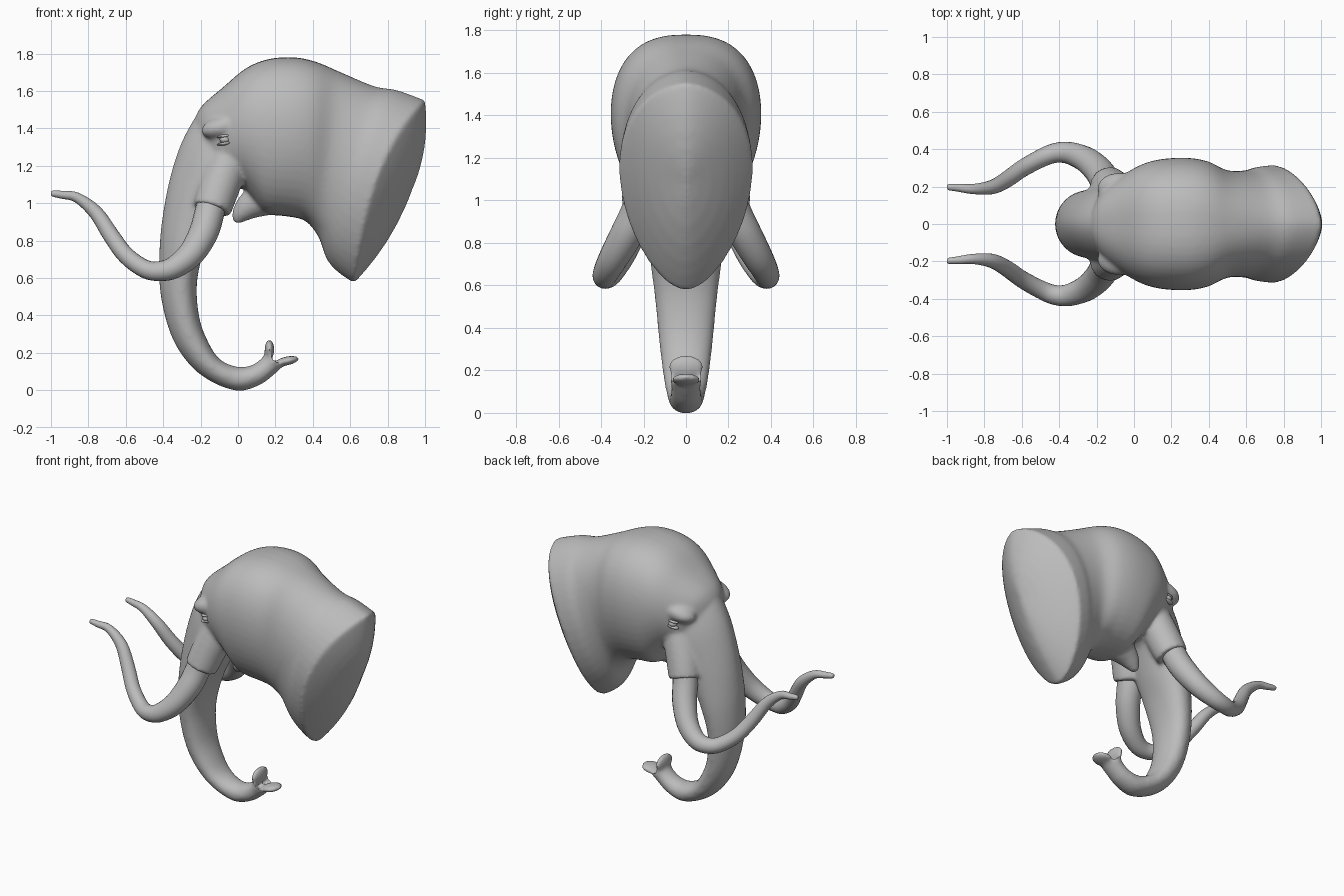
import bpy, bmesh, math
from mathutils import Vector, Matrix

if "Cube" in bpy.data.objects:
    bpy.data.objects.remove(bpy.data.objects["Cube"])

grey = bpy.data.materials.new("plain grey")
grey.use_nodes = True
COLOUR = (0.5, 0.5, 0.5, 1)
grey.diffuse_color = COLOUR
grey.node_tree.nodes["Principled BSDF"].inputs["Base Color"].default_value = COLOUR
BACK = Vector((.93, 0, -.36))


def spline(rows, steps):
    """Catmull-Rom interpolation of rows of numbers."""
    out = []
    for i in range(len(rows) - 1):
        a, b, c, d = rows[max(i - 1, 0)], rows[i], rows[i + 1], rows[min(i + 2, len(rows) - 1)]
        for s in range(steps):
            t = s / steps
            out.append([q + t / 2 * (r - p + t * (2 * p - 5 * q + 4 * r - u + t * (3 * (q - r) + u - p)))
                        for p, q, r, u in zip(a, b, c, d)])
    return out + [list(rows[-1])]


def skin(bm, rings):
    """Join rings of points into a closed tube."""
    loops = [[bm.verts.new(p) for p in ring] for ring in rings]
    n = len(loops[0])
    for a, b in zip(loops, loops[1:]):
        for i in range(n):
            j = (i + 1) % n
            bm.faces.new((a[i], a[j], b[j], b[i]))
    bm.faces.new(loops[0][::-1])
    bm.faces.new(loops[-1])


def section(row, n=48):
    """Ring from upper x, z, lower x, z, half width, squareness, upward bias, forward bow of the sides."""
    tx, tz, bx, bz, w, k, bias, bow = row
    top, bot = Vector((tx, 0, tz)), Vector((bx, 0, bz))
    ring = []
    for i in range(n):
        a = 2 * math.pi * i / n
        s = math.sin(a)
        along = math.cos(a) + bias * s * s
        p = (top + bot) / 2 + (top - bot) / 2 * along - BACK * bow * s * s
        p.y = math.copysign(w * abs(s) ** k, s)
        ring.append(p)
    return ring


def tube(bm, rows, steps=4, n=20):
    """Round tube along x, y, z, radius."""
    pts = spline(rows, steps)
    rings = []
    for i, (x, y, z, r) in enumerate(pts):
        d = Vector(pts[min(i + 1, len(pts) - 1)][:3]) - Vector(pts[max(i - 1, 0)][:3])
        u = d.cross(Vector((0, 1, 0))).normalized()
        v = d.cross(u).normalized()
        rings.append([Vector((x, y, z)) + r * (u * math.cos(t) + v * math.sin(t))
                      for t in (2 * math.pi * j / n for j in range(n))])
    skin(bm, rings)


def ball(bm, centre, size, tilt=0):
    m = Matrix.Translation(centre) @ Matrix.Rotation(tilt, 4, 'Y') @ Matrix.Diagonal((*size, 1))
    bmesh.ops.create_uvsphere(bm, u_segments=24, v_segments=14, radius=1, matrix=m)


def finish(bm, name, voxel=0, smooth=0, angle=40):
    bmesh.ops.recalc_face_normals(bm, faces=bm.faces)
    mesh = bpy.data.meshes.new(name)
    bm.to_mesh(mesh)
    bm.free()
    ob = bpy.data.objects.new(name, mesh)
    bpy.context.collection.objects.link(ob)
    bpy.ops.object.select_all(action='DESELECT')
    ob.select_set(True)
    bpy.context.view_layer.objects.active = ob
    if voxel:
        m = ob.modifiers.new("blend", 'REMESH')
        m.mode, m.voxel_size = 'VOXEL', voxel
        bpy.ops.object.modifier_apply(modifier="blend")
        m = ob.modifiers.new("soften", 'SMOOTH')
        m.iterations = smooth
        bpy.ops.object.modifier_apply(modifier="soften")
    ob.data.materials.clear()
    ob.data.materials.append(grey)
    bpy.ops.object.shade_smooth_by_angle(angle=math.radians(angle))
    return ob


# Skull and neck, from the brow back to the neck rim
bm = bmesh.new()
head = [(-.225, 1.47, -.10, 1.06, .16, .9, 0, 0),
        (-.185, 1.53, -.03, 1.06, .22, .85, .03, 0),
        (-.08, 1.62, .03, 1.08, .28, .8, .05, 0),
        (.04, 1.72, .08, 1.02, .325, .8, .1, 0),
        (.16, 1.77, .15, .945, .348, .8, .12, 0),
        (.30, 1.78, .26, .93, .354, .8, .12, 0),
        (.42, 1.755, .36, .905, .335, .82, .13, 0),
        (.55, 1.70, .43, .82, .287, .9, .13, 0),
        (.73, 1.625, .475, .70, .287, 1.05, .13, .02),
        (.85, 1.605, .535, .63, .305, 1.15, .12, .05),
        (1.0, 1.55, .62, .572, .315, 1.2, .12, .09)]
rings = [section(r) for r in spline(head, 4)]
# Domed back plate
rim = rings[-1]
mid = Vector((.83, 0, 1.12))
for s in (.94, .85, .72, .56, .38, .2, .05):
    rings.append([mid + (p - mid) * s + BACK * (.115 * (1 - s ** 2.2)) for p in rim])
skin(bm, rings)

# Trunk, curling back and up, broad where it leaves the face
trunk = [(-.16, 1.53, .02, 1.3, .18, 1, -.2), (-.215, 1.48, .02, 1.2, .20, 1.05, -.25),
         (-.30, 1.33, .0, 1.1, .215, 1.1, -.3), (-.36, 1.15, -.05, 1.02, .205, 1.1, -.3),
         (-.40, .95, -.11, .90, .187, 1.05, -.2), (-.42, .75, -.18, .75, .173, 1, -.2),
         (-.415, .52, -.22, .57, .147, 1, -.15), (-.36, .30, -.205, .38, .127, 1, -.1),
         (-.27, .15, -.15, .24, .11, 1, -.1), (-.15, .05, -.09, .16, .095, 1, -.1),
         (0, -.003, 0, .125, .08, 1, 0), (.12, .03, .075, .135, .072, 1, 0),
         (.20, .09, .13, .175, .07, 1, 0), (.245, .135, .15, .21, .08, 1, 0)]
rings = [section((*r, 0)) for r in spline(trunk, 4)]
end = rings[-1]
c = sum(end, Vector()) / len(end)
rings.append([c + (p - c) * .6 + Vector((-.03, 0, -.02)) for p in end])
skin(bm, rings)
# Two fingers at the tip
ball(bm, (.168, 0, .218), (.026, .085, .056))
ball(bm, (.262, 0, .157), (.068, .07, .024), math.radians(-12))

# Lower lip
tube(bm, [(.14, 0, 1.03, .1), (.06, 0, .985, .075), (.01, 0, .935, .048), (-.01, 0, .895, .02)])

for side in (-1, 1):
    # Tusk sockets and brows, blended into the face
    tube(bm, [(-.02, side * .11, 1.36, .09), (-.06, side * .145, 1.2, .108),
              (-.11, side * .18, 1.06, .11), (-.14, side * .21, .965, .103)])
    ball(bm, (-.08, side * .19, 1.41), (.12, .085, .06), math.radians(-15))
finish(bm, "head_and_trunk", .012, 10, 50)

# Tusks
tusk = [(-.13, .20, 1.04, .078), (-.155, .23, .94, .08), (-.185, .28, .84, .078),
        (-.25, .34, .73, .07), (-.34, .378, .658, .06), (-.42, .38, .637, .053),
        (-.5, .35, .65, .049), (-.6, .295, .722, .046), (-.68, .238, .83, .044),
        (-.76, .197, .95, .038), (-.86, .187, 1.03, .027), (-.94, .194, 1.045, .021),
        (-.99, .197, 1.052, .016), (-1, .197, 1.053, .006)]
for side, name in ((1, "left"), (-1, "right")):
    bm = bmesh.new()
    tube(bm, [(x, y * side, z, r) for x, y, z, r in tusk])
    finish(bm, name + "_tusk")
    # Eye with heavy lids
    bm = bmesh.new()
    ball(bm, (-.07, side * .245, 1.34), (.028, .026, .02))
    for dz in (-.02, .02):
        ball(bm, (-.07, side * .245, 1.34 + dz), (.042, .025, .01), math.radians(-10))
    finish(bm, name + "_eye")
